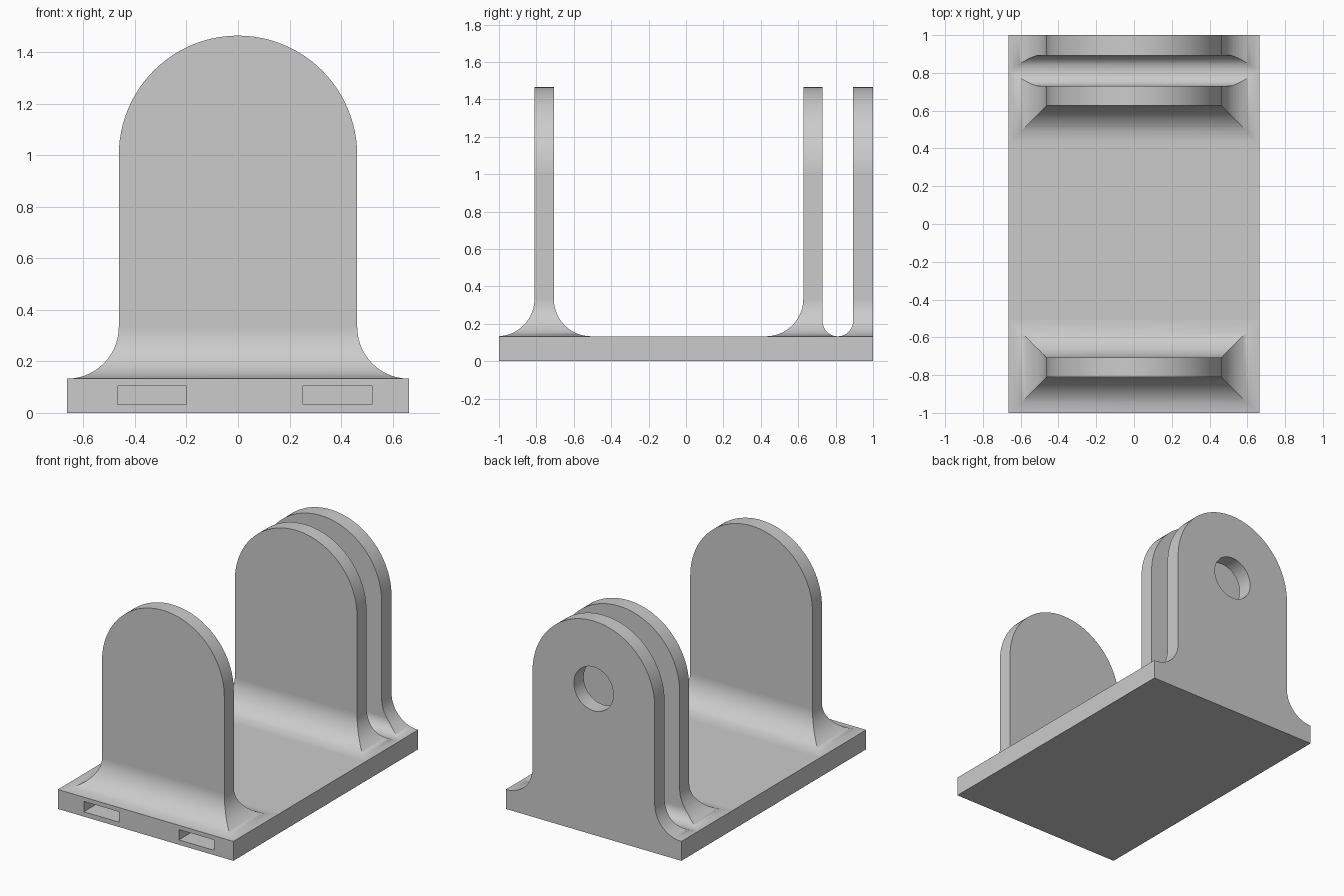
import bpy, bmesh, math

if "Cube" in bpy.data.objects:
    bpy.data.objects.remove(bpy.data.objects["Cube"])

W, ZC, Z0, R = 0.463, 1.0, 0.133, 0.2   # half width, hole height, base top, fillet radius
HOLE_R, GAP_R = 0.15, 0.081
STEPS, ARC = 14, 48

grey = bpy.data.materials.new("light grey")
grey.diffuse_color = (0.6, 0.6, 0.6, 1)
grey.use_nodes = True
grey.node_tree.nodes["Principled BSDF"].inputs["Base Color"].default_value = grey.diffuse_color


def make_object(name, bm):
    bmesh.ops.recalc_face_normals(bm, faces=bm.faces)
    mesh = bpy.data.meshes.new(name)
    bm.to_mesh(mesh)
    bm.free()
    mesh.materials.append(grey)
    ob = bpy.data.objects.new(name, mesh)
    bpy.context.collection.objects.link(ob)
    return ob


def box(name, x0, x1, y0, y1, z0, z1):
    bm = bmesh.new()
    bmesh.ops.create_cube(bm, size=1)
    for v in bm.verts:
        v.co = ((x0 + x1) / 2 + v.co.x * (x1 - x0),
                (y0 + y1) / 2 + v.co.y * (y1 - y0),
                (z0 + z1) / 2 + v.co.z * (z1 - z0))
    return make_object(name, bm)


def cut(ob, cutter):
    mod = ob.modifiers.new("cut", 'BOOLEAN')
    mod.operation, mod.solver, mod.object = 'DIFFERENCE', 'EXACT', cutter
    bpy.context.view_layer.objects.active = ob
    bpy.ops.object.modifier_apply(modifier=mod.name)
    bpy.data.objects.remove(cutter)


def flare(h, r):
    """Outward offset of a concave fillet of radius r at height h."""
    return 0 if h >= r else r - math.sqrt(max(0, r * r - (r - h) ** 2))


def lug(name, y0, y1, r_front, r_back):
    bm = bmesh.new()
    # filleted foot: stacked rectangles with mitred corners
    heights = {0.0}
    for r in {R, r_front, r_back} - {0}:
        heights |= {round(r * (1 - math.cos(math.pi / 2 * i / STEPS)), 5) for i in range(STEPS + 1)}
        heights |= {round(r * (1 - math.sin(math.pi / 2 * i / STEPS)), 5) for i in range(0, STEPS + 1, 2)}
    rings = []
    for h in sorted(heights):
        x = W + flare(h, R)
        a = max(-1, y0 - flare(h, r_front))
        b = min(1, y1 + flare(h, r_back))
        rings.append([bm.verts.new((px, py, Z0 + h)) for px, py in ((-x, a), (x, a), (x, b), (-x, b))])
    for lo, hi in zip(rings, rings[1:]):
        for i in range(4):
            j = (i + 1) % 4
            bm.faces.new((lo[i], lo[j], hi[j], hi[i]))
    bm.faces.new(rings[0])
    # upright plate with a round top
    top = rings[-1]
    angles = [math.pi * i / ARC for i in range(ARC + 1)]
    sides = []
    for y, start, end in ((y0, top[1], top[0]), (y1, top[2], top[3])):
        arc = [bm.verts.new((W * math.cos(t), y, ZC + (W + 0.002) * math.sin(t))) for t in angles]
        sides.append([start] + arc + [end])
        bm.faces.new(sides[-1])
    f, b = sides
    for i in range(len(f) - 1):
        bm.faces.new((f[i], b[i], b[i + 1], f[i + 1]))
    ob = make_object(name, bm)

    # pin hole
    bm = bmesh.new()
    bmesh.ops.create_cone(bm, cap_ends=True, segments=64, radius1=HOLE_R, radius2=HOLE_R, depth=0.5)
    for v in bm.verts:
        v.co = (v.co.x, (y0 + y1) / 2 + v.co.z, ZC + v.co.y)
    cut(ob, make_object("hole_cutter", bm))
    return ob


# base plate with two pockets in the front edge
base = box("base_plate", -0.665, 0.665, -1, 1, 0, Z0)
for x0, x1 in ((-0.468, -0.2), (0.253, 0.52)):
    cut(base, box("pocket_cutter", x0, x1, -1.1, -0.5, 0.033, 0.104))

# one front lug and a pair of back lugs
lugs = [lug("front_lug", -0.81, -0.707, R, R),
        lug("inner_back_lug", 0.627, 0.73, R, GAP_R),
        lug("outer_back_lug", 0.893, 1.0, GAP_R, 0)]

for ob in lugs:
    bpy.ops.object.select_all(action='DESELECT')
    ob.select_set(True)
    bpy.context.view_layer.objects.active = ob
    bpy.ops.object.shade_smooth_by_angle(angle=math.radians(30))
    mod = ob.modifiers.new("flat_face_normals", 'WEIGHTED_NORMAL')
    mod.keep_sharp = True
